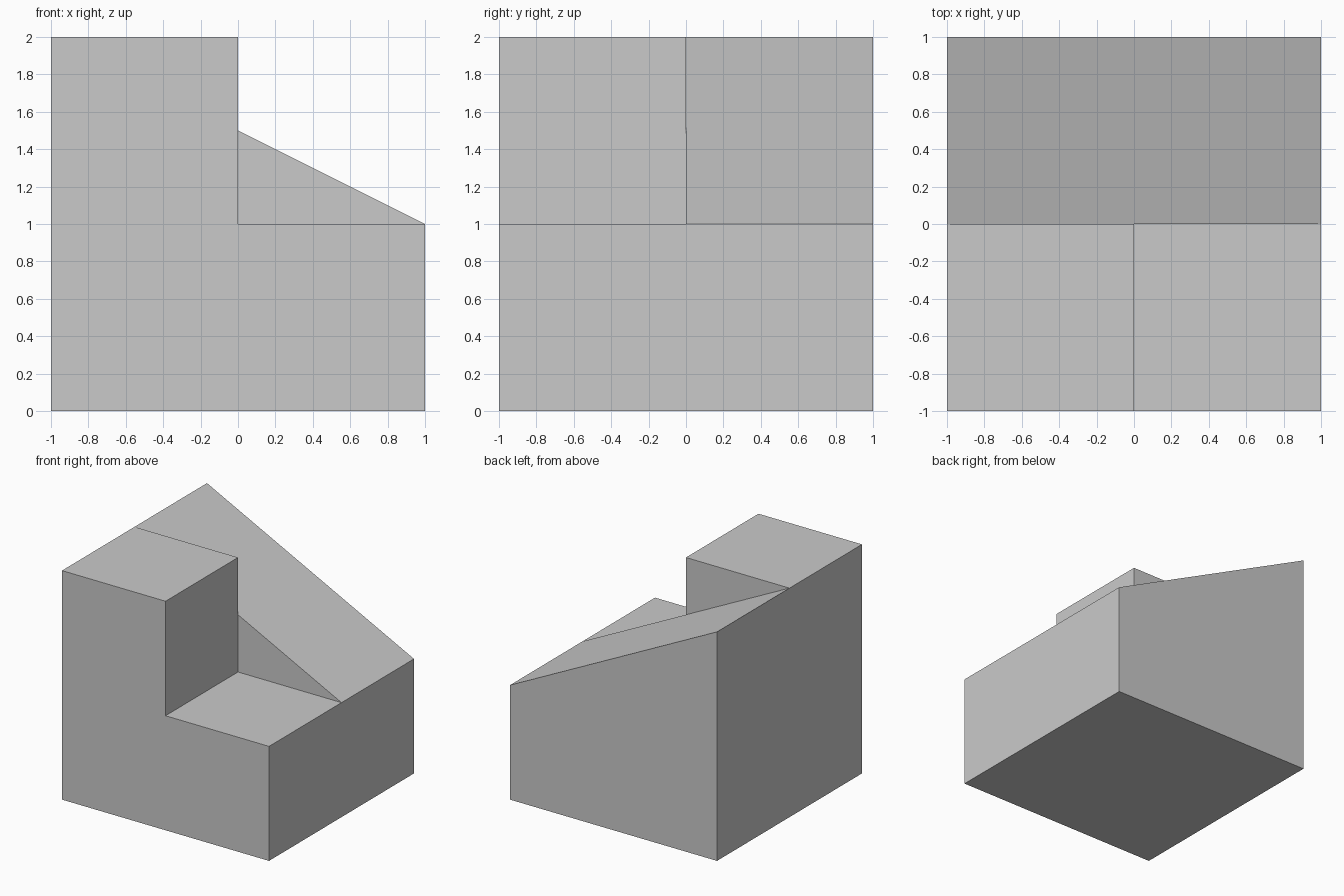
import bpy
import bmesh

cube = bpy.data.objects.get("Cube")
if cube:
    bpy.data.objects.remove(cube, do_unlink=True)

# Material
grey = bpy.data.materials.new("plain grey")
grey.use_nodes = True
colour = (0.59, 0.59, 0.59, 1)
grey.diffuse_color = colour
grey.node_tree.nodes["Principled BSDF"].inputs["Base Color"].default_value = colour

bm = bmesh.new()


def face(points):
    bm.faces.new([bm.verts.new(p) for p in points])


def half_block(profile, y_outer):
    """Sweep an xz profile from the middle plane to y_outer, capped at the outer end."""
    for (xa, za), (xb, zb) in zip(profile, profile[1:] + profile[:1]):
        face([(xa, 0, za), (xb, 0, zb), (xb, y_outer, zb), (xa, y_outer, za)])
    face([(x, y_outer, z) for x, z in profile])


# Front half: tall block beside a low step
half_block([(-1, 0), (1, 0), (1, 1), (0, 1), (0, 1.5), (0, 2), (-1, 2)], -1)

# Back half: ramp falling from left to right
half_block([(-1, 0), (1, 0), (1, 1), (0, 1.5), (-1, 2)], 1)

# Triangular walls on the middle plane, above the step and above the ramp
face([(0, 0, 1), (1, 0, 1), (0, 0, 1.5)])
face([(-1, 0, 2), (0, 0, 1.5), (0, 0, 2)])

# Weld into one closed solid and merge the flush faces
bmesh.ops.remove_doubles(bm, verts=bm.verts, dist=0.001)
bmesh.ops.recalc_face_normals(bm, faces=bm.faces)
bmesh.ops.dissolve_limit(bm, angle_limit=0.01, verts=bm.verts, edges=bm.edges)

mesh = bpy.data.meshes.new("stepped_ramp_block")
bm.to_mesh(mesh)
bm.free()
mesh.materials.append(grey)
block = bpy.data.objects.new("stepped_ramp_block", mesh)
bpy.context.collection.objects.link(block)
